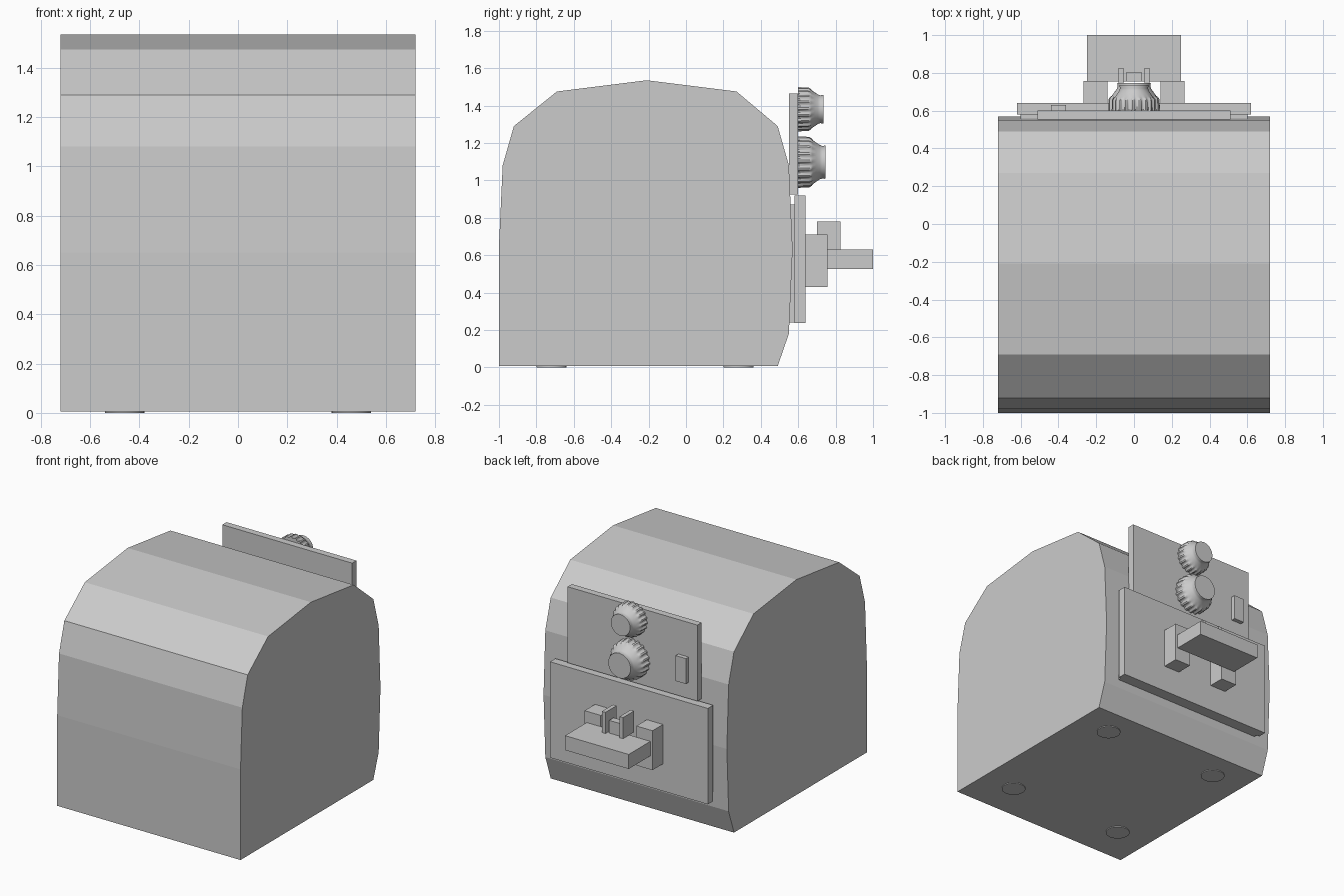
import bpy, bmesh, math

if "Cube" in bpy.data.objects:
    bpy.data.objects.remove(bpy.data.objects["Cube"])


def make_object(name, bm, smooth=False):
    bmesh.ops.recalc_face_normals(bm, faces=bm.faces)
    mesh = bpy.data.meshes.new(name)
    bm.to_mesh(mesh)
    bm.free()
    ob = bpy.data.objects.new(name, mesh)
    bpy.context.collection.objects.link(ob)
    if smooth:
        bpy.ops.object.select_all(action='DESELECT')
        ob.select_set(True)
        bpy.context.view_layer.objects.active = ob
        bpy.ops.object.shade_smooth_by_angle(angle=math.radians(35))
    return ob


def box(name, x0, x1, y0, y1, z0, z1):
    bm = bmesh.new()
    bmesh.ops.create_cube(bm, size=1)
    for v in bm.verts:
        v.co = ((x0 + x1) / 2 + v.co.x * (x1 - x0),
                (y0 + y1) / 2 + v.co.y * (y1 - y0),
                (z0 + z1) / 2 + v.co.z * (z1 - z0))
    return make_object(name, bm)


def extrude_x(name, profile, half_width):
    bm = bmesh.new()
    face = bm.faces.new([bm.verts.new((-half_width, y, z)) for y, z in profile])
    ext = bmesh.ops.extrude_face_region(bm, geom=[face], use_keep_orig=True)
    for v in ext['geom']:
        if isinstance(v, bmesh.types.BMVert):
            v.co.x = half_width
    return make_object(name, bm)


def dial(name, z, radius, depth, teeth=20):
    # (fraction of depth, fraction of radius, tooth height fraction)
    rings = [(0, .93, .07), (.4, .92, .07), (.5, .87, .05), (.53, .86, 0),
             (.66, .76, 0), (.78, .67, 0), (.88, .63, 0), (.97, .65, 0), (1, .64, 0)]
    n = teeth * 4
    bm = bmesh.new()
    loops = []
    for d, r, tooth in rings:
        loop = []
        for i in range(n):
            a = 2 * math.pi * i / n
            rr = radius * (r + (tooth if i % 4 < 2 else 0))
            loop.append(bm.verts.new((rr * math.cos(a), 0.6 + d * depth, z + rr * math.sin(a))))
        loops.append(loop)
    for a, b in zip(loops, loops[1:]):
        for i in range(n):
            j = (i + 1) % n
            bm.faces.new((a[i], a[j], b[j], b[i]))
    bm.faces.new(loops[0])
    bm.faces.new(loops[-1])
    return make_object(name, bm, True)


# Faceted domed body
extrude_x("body", [(-1, .006), (-1, .65), (-.98, 1.08), (-.92, 1.29), (-.69, 1.475),
                   (-.21, 1.535), (.27, 1.475), (.49, 1.29), (.55, 1.08),
                   (.57, .63), (.55, .18), (.49, .006)], .72)

# Thin round feet
for i, (x, y) in enumerate([(-.46, -.72), (.46, -.72), (-.46, .28), (.46, .28)]):
    bm = bmesh.new()
    bmesh.ops.create_cone(bm, cap_ends=True, segments=32, radius1=.08, radius2=.08, depth=.02)
    bmesh.ops.translate(bm, verts=bm.verts, vec=(x, y, .01))
    make_object(f"foot_{i}", bm, True)

# Back panels
box("panel_backing", -.6, .6, .54, .58, .24, .87)
box("lower_panel", -.62, .62, .58, .64, .237, .918)
box("upper_panel", -.51, .51, .552, .6, .925, 1.465)
box("switch", -.44, -.36, .6, .63, 1.04, 1.22)

# Knurled dials
dial("upper_dial", 1.38, .118, .135)
dial("lower_dial", 1.097, .137, .147)

# Spout brackets, tray and small clip
for side, s in (("left", -1), ("right", 1)):
    a, b = sorted((s * .14, s * .267))
    box(f"bracket_{side}", a, b, .64, .757, .43, .71)
    a, b = sorted((s * .055, s * .083))
    box(f"clip_plate_{side}", a, b, .70, .825, .63, .78)
box("tray", -.25, .25, .755, 1.0, .527, .63)
box("clip_block", -.04, .04, .755, .805, .63, .72)
